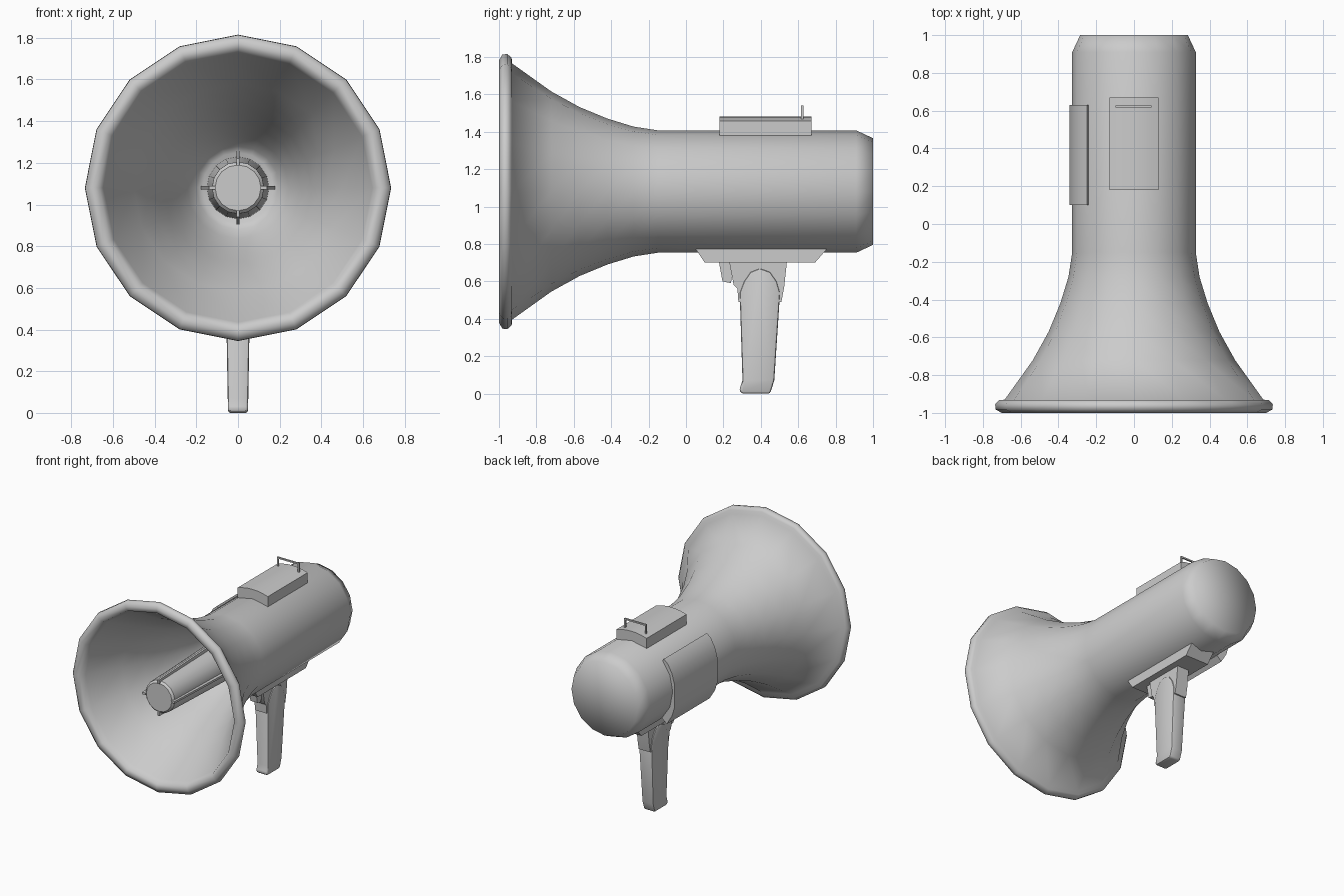
import bpy, bmesh, math
from mathutils import Vector

if "Cube" in bpy.data.objects:
    bpy.data.objects.remove(bpy.data.objects["Cube"])

ZC = 1.08   # height of the horn axis


def finish(name, bm, angle=35, bevel=0.0, segments=2):
    bmesh.ops.remove_doubles(bm, verts=bm.verts, dist=1e-5)
    bmesh.ops.recalc_face_normals(bm, faces=bm.faces)
    if bevel:
        sharp = [e for e in bm.edges if e.calc_face_angle(0) > math.radians(40)]
        bmesh.ops.bevel(bm, geom=sharp, offset=bevel, segments=segments,
                        profile=0.5, affect='EDGES')
    me = bpy.data.meshes.new(name)
    bm.to_mesh(me)
    bm.free()
    ob = bpy.data.objects.new(name, me)
    bpy.context.collection.objects.link(ob)
    bpy.ops.object.select_all(action='DESELECT')
    ob.select_set(True)
    bpy.context.view_layer.objects.active = ob
    bpy.ops.object.shade_smooth_by_angle(angle=math.radians(angle))
    return ob


def lathe(name, profile, sides=16, angle=75):
    """Spin (radius, y) points round the horn axis; ends on the axis are closed."""
    bm = bmesh.new()
    rings = []
    for r, y in profile:
        if r == 0:
            rings.append([bm.verts.new((0, y, ZC))] * sides)
        else:
            rings.append([bm.verts.new((r * math.sin(math.tau * i / sides), y,
                                        ZC + r * math.cos(math.tau * i / sides)))
                          for i in range(sides)])
    for a, b in zip(rings, rings[1:]):
        for i in range(sides):
            j = (i + 1) % sides
            bm.faces.new(list(dict.fromkeys((a[i], a[j], b[j], b[i]))))
    return finish(name, bm, angle)


def prism(name, low, high, angle=35, bevel=0.0):
    """Solid between two matching 3D outlines."""
    bm = bmesh.new()
    a = [bm.verts.new(p) for p in low]
    b = [bm.verts.new(p) for p in high]
    bm.faces.new(a[::-1])
    bm.faces.new(b)
    for i in range(len(a)):
        j = (i + 1) % len(a)
        bm.faces.new((a[i], a[j], b[j], b[i]))
    return finish(name, bm, angle, bevel)


def side_prism(name, yz, half, bevel=0.0):
    """Side outline (y, z) given a thickness across x."""
    return prism(name, [(-half, y, z) for y, z in yz],
                 [(half, y, z) for y, z in yz], bevel=bevel)


def long_prism(name, xz, y0, y1):
    """Cross-section (x, z) run along y."""
    return prism(name, [(x, y0, z) for x, z in xz], [(x, y1, z) for x, z in xz])


# body, flared bell, rolled rim and inner funnel in one shell
lathe("horn_body", [
    (0, 1.0), (.285, 1.0), (.327, .91), (.327, -.15), (.347, -.28), (.39, -.42),
    (.452, -.57), (.535, -.72), (.685, -.93), (.715, -.932), (.735, -.955),
    (.733, -.982), (.70, -1.0), (.665, -.995), (.645, -.95), (.50, -.71),
    (.42, -.56), (.355, -.41), (.30, -.28), (.245, -.17), (.20, -.10),
    (.17, -.08), (0, -.08)])

# inner sound tube
lathe("inner_tube", [(0, -.97), (.11, -.97), (.125, -.955), (.15, -.05), (0, -.05)],
      angle=40)

# four ribs on the tube
for k in range(4):
    a = k * math.pi / 2
    radial = Vector((math.sin(a), 0, math.cos(a)))
    side = Vector((math.cos(a), 0, -math.sin(a))) * .008
    outline = [(.108, -.98), (.14, -.98), (.178, -.06), (.108, -.06)]
    pts = [radial * r + Vector((0, y, ZC)) for r, y in outline]
    prism("tube_rib_%d" % (k + 1), [p - side for p in pts], [p + side for p in pts])

# arched housing on top
xs = [-.13, -.09, -.045, 0, .045, .09, .13]
arch = [(x, ZC + math.sqrt(.40 ** 2 - x * x)) for x in xs]
long_prism("top_housing", [(-.13, 1.37)] + arch + [(.13, 1.37)], .18, .67)

# wire sight on the housing
for name, x0, x1, z0, z1 in (("sight_left_post", -.097, -.085, 1.44, 1.54),
                             ("sight_right_post", .08, .092, 1.44, 1.54),
                             ("sight_bar", -.097, .092, 1.529, 1.54)):
    long_prism(name, [(x0, z0), (x1, z0), (x1, z1), (x0, z1)], .616, .628)

# panel on the left side
long_prism("side_panel", [(-.235, 1.29), (-.25, 1.315), (-.285, 1.285), (-.32, 1.22),
                          (-.342, 1.14), (-.342, .96), (-.32, .89), (-.275, .815),
                          (-.235, .85)], .10, .63)

# mounting plate under the body
side_prism("mount_plate", [(.05, .775), (.10, .70), (.69, .70), (.755, .775)], .10)

# handle socket and trigger
side_prism("handle_socket", [(.23, .71), (.255, .58), (.275, .56), (.28, .49), (.51, .49),
                             (.525, .57), (.54, .71)], .05)
side_prism("trigger", [(.175, .71), (.195, .60), (.24, .59), (.26, .71)], .03)

# grip, narrowing slightly to the foot
grip = [(.285, .02), (.302, .07), (.287, .54), (.31, .60), (.345, .65), (.395, .67),
        (.45, .65), (.485, .60), (.503, .54), (.472, .07), (.45, 0), (.295, 0)]
wide = [.048 + .012 * z / .67 for y, z in grip]
prism("grip", [(-w, y, z) for w, (y, z) in zip(wide, grip)],
      [(w, y, z) for w, (y, z) in zip(wide, grip)], angle=40, bevel=.012)
